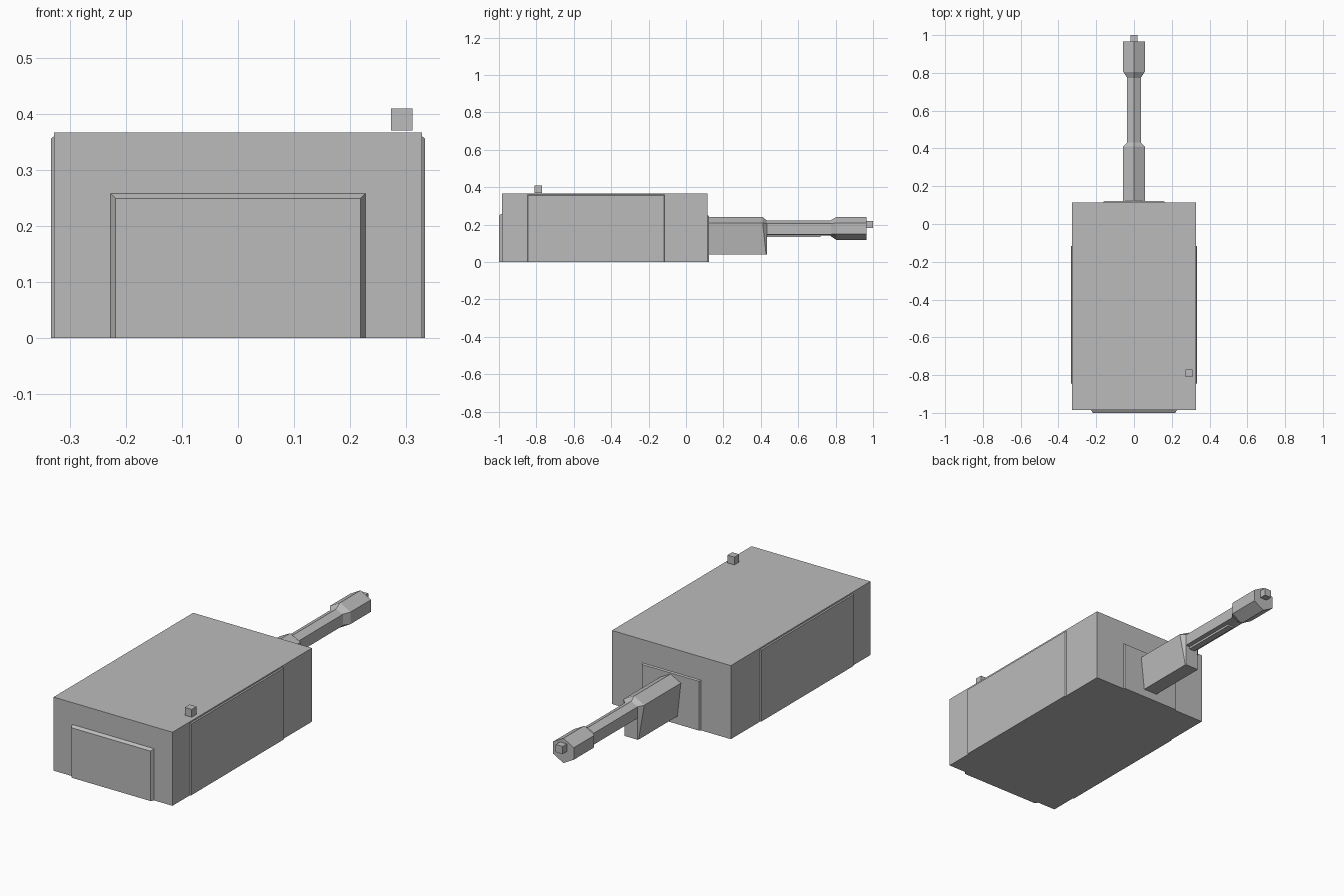
import bpy
import bmesh
from mathutils import Vector

cube = bpy.data.objects.get("Cube")
if cube:
    bpy.data.objects.remove(cube)

grey = bpy.data.materials.new("plain grey")
grey.use_nodes = True
tone = (0.5, 0.5, 0.5, 1)
grey.diffuse_color = tone
grey.node_tree.nodes["Principled BSDF"].inputs["Base Color"].default_value = tone


def loft(name, rings):
    """Join equal-sized rings of points into a closed, flat-shaded solid."""
    bm = bmesh.new()
    loops = [[bm.verts.new(p) for p in ring] for ring in rings]
    for a, b in zip(loops, loops[1:]):
        for i in range(len(a)):
            j = (i + 1) % len(a)
            bm.faces.new((a[i], a[j], b[j], b[i]))
    bm.faces.new(loops[0])
    bm.faces.new(loops[-1])
    bmesh.ops.recalc_face_normals(bm, faces=bm.faces)
    mesh = bpy.data.meshes.new(name)
    bm.to_mesh(mesh)
    bm.free()
    mesh.materials.append(grey)
    obj = bpy.data.objects.new(name, mesh)
    bpy.context.collection.objects.link(obj)
    return obj


def box(name, low, high):
    x0, y0, z0 = low
    x1, y1, z1 = high
    outline = [(x0, y0), (x1, y0), (x1, y1), (x0, y1)]
    return loft(name, [[(x, y, z) for x, y in outline] for z in (z0, z1)])


def panel(name, origin, across, outward, half, height, depth, bevel):
    """Raised plate standing on the ground, bevelled on its sides and top."""
    o, u, n = Vector(origin), Vector(across), Vector(outward)
    rings = []
    for inset, out in ((0, -0.01), (0, 0), (bevel, depth)):
        w, h = half - inset, height - inset
        rings.append([o + u * s + n * out + Vector((0, 0, z))
                      for s, z in ((-w, 0), (w, 0), (w, h), (-w, h))])
    return loft(name, rings)


def section(y, half, top, shoulder, lower, bottom, low_half=None, lean=0):
    """Six-sided barrel section with a ridge on top."""
    k = half if low_half is None else low_half
    return [(0, y, top), (half, y, shoulder), (k, y + lean, lower),
            (0, y + lean, bottom), (-k, y + lean, lower), (-half, y, shoulder)]


# Main housing with raised panels on four sides
box("housing", (-0.328, -0.985, 0), (0.328, 0.115, 0.367))
panel("front_panel", (0, -0.985, 0), (1, 0, 0), (0, -1, 0), 0.227, 0.258, 0.015, 0.009)
panel("back_panel", (0, 0.115, 0), (1, 0, 0), (0, 1, 0), 0.162, 0.25, 0.007, 0.004)
for side, label in ((1, "left"), (-1, "right")):
    panel(label + "_side_panel", (side * 0.328, -0.481, 0), (0, 1, 0),
          (side, 0, 0), 0.367, 0.36, 0.005, 0.004)

# Small block on the roof
box("roof_block", (0.273, -0.809, 0.37), (0.311, -0.771, 0.409))

# Deep mount where the barrel leaves the housing
loft("barrel_mount", [
    section(0.11, 0.057, 0.24, 0.21, 0.04, 0.04, 0.038),
    section(0.41, 0.057, 0.24, 0.21, 0.04, 0.04, 0.038, 0.018),
    section(0.432, 0.036, 0.222, 0.205, 0.04, 0.04, 0.036)])

# Slim barrel, underside rail and hexagonal muzzle
loft("barrel", [section(y, 0.036, 0.222, 0.205, 0.148, 0.142) for y in (0.42, 0.79)])
box("barrel_rail", (-0.016, 0.43, 0.134), (0.016, 0.72, 0.15))
loft("muzzle", [
    section(0.772, 0.034, 0.222, 0.205, 0.15, 0.14),
    section(0.805, 0.057, 0.242, 0.21, 0.15, 0.118),
    section(0.966, 0.057, 0.242, 0.21, 0.15, 0.118)])
box("muzzle_tip", (-0.019, 0.96, 0.181), (0.019, 1.0, 0.219))
